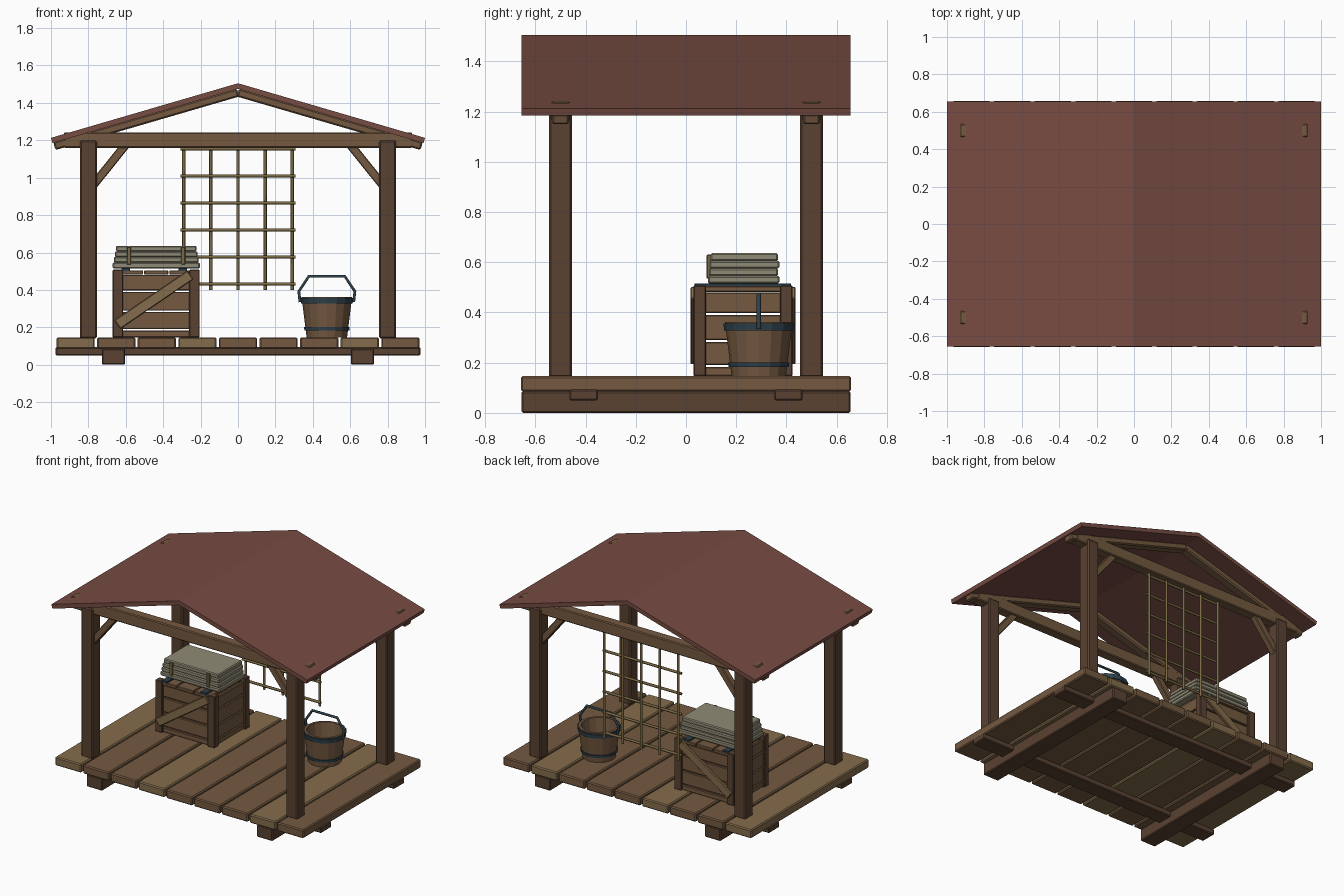
import bpy, bmesh, math
from mathutils import Vector, Matrix

if "Cube" in bpy.data.objects:
    bpy.data.objects.remove(bpy.data.objects["Cube"])


def mat(name, hexa):
    lin = [(int(hexa[i:i + 2], 16) / 255) ** 2.2 for i in (0, 2, 4)]
    m = bpy.data.materials.new(name)
    m.diffuse_color = (*lin, 1)
    m.use_nodes = True
    m.node_tree.nodes["Principled BSDF"].inputs["Base Color"].default_value = m.diffuse_color
    return m


WOOD = mat("wood", "745A43")
DARK = mat("dark_wood", "5A4435")
TAN = mat("tan_wood", "836C4D")
ROOF = mat("roof_red", "764D44")
CLOTH = mat("cloth", "8E8A75")
ROPE = mat("rope", "77694A")
ROD = mat("cane", "7A6A45")
IRON = mat("iron", "32434D")


def finish(bm, name, material):
    bmesh.ops.recalc_face_normals(bm, faces=bm.faces)
    me = bpy.data.meshes.new(name)
    bm.to_mesh(me)
    bm.free()
    me.materials.append(material)
    ob = bpy.data.objects.new(name, me)
    bpy.context.collection.objects.link(ob)
    return ob


def box(name, x, y, z, material, bevel=0.006):
    """Chamfered box from (min, max) ranges."""
    bm = bmesh.new()
    size = Vector((x[1] - x[0], y[1] - y[0], z[1] - z[0]))
    mid = Vector((sum(x) / 2, sum(y) / 2, sum(z) / 2))
    bmesh.ops.create_cube(bm, size=1, matrix=Matrix.Translation(mid) @ Matrix.Diagonal((*size, 1)))
    if bevel:
        bmesh.ops.bevel(bm, geom=bm.edges[:], offset=bevel, segments=1, affect='EDGES')
    return finish(bm, name, material)


def beam(name, a, b, y, depth, thick, material, bevel=0.006):
    """Chamfered bar between two (x, z) points at a given y."""
    dx, dz = b[0] - a[0], b[1] - a[1]
    h = math.hypot(dx, dz) / 2
    ob = box(name, (-h, h), (-depth / 2, depth / 2), (-thick / 2, thick / 2), material, bevel)
    ob.location = ((a[0] + b[0]) / 2, y, (a[1] + b[1]) / 2)
    ob.rotation_euler = (0, -math.atan2(dz, dx), 0)
    return ob


def prism(name, pts, y0, y1, material):
    """Extrude an (x, z) outline along y."""
    bm = bmesh.new()
    f = bm.faces.new([bm.verts.new((px, y0, pz)) for px, pz in pts])
    ext = bmesh.ops.extrude_face_region(bm, geom=[f])
    bmesh.ops.translate(bm, vec=(0, y1 - y0, 0),
                        verts=[v for v in ext["geom"] if isinstance(v, bmesh.types.BMVert)])
    return finish(bm, name, material)


def lathe(name, prof, center, n, material, closed=False):
    """Revolve an (r, z) profile about a vertical axis."""
    bm = bmesh.new()
    rings = [[bm.verts.new((center[0] + r * math.cos(2 * math.pi * i / n),
                            center[1] + r * math.sin(2 * math.pi * i / n), z))
              for i in range(n)] for r, z in prof]
    pairs = list(zip(rings, rings[1:])) + ([(rings[-1], rings[0])] if closed else [])
    for a, b in pairs:
        for i in range(n):
            j = (i + 1) % n
            bm.faces.new((a[i], a[j], b[j], b[i]))
    if not closed:
        bm.faces.new(rings[0])
        bm.faces.new(rings[-1])
    return finish(bm, name, material)


def tube(name, pts, radius, material, res=1):
    cu = bpy.data.curves.new(name, 'CURVE')
    cu.dimensions = '3D'
    cu.bevel_depth = radius
    cu.bevel_resolution = res
    cu.use_fill_caps = True
    sp = cu.splines.new('POLY')
    sp.points.add(len(pts) - 1)
    for p, co in zip(sp.points, pts):
        p.co = (*co, 1)
    cu.materials.append(material)
    ob = bpy.data.objects.new(name, cu)
    bpy.context.collection.objects.link(ob)
    return ob


# Deck: nine planks on joists and runners
for i in range(9):
    cx = (i - 4) * 0.217
    box(f"deck_plank_{i + 1}", (cx - 0.102, cx + 0.102), (-0.658, 0.658), (0.085, 0.146),
        TAN if i in (0, 3, 7) else WOOD, 0.007)
for s in (-1, 1):
    box("deck_joist", (-0.975, 0.975), (s * 0.408 - 0.057, s * 0.408 + 0.057), (0.05, 0.094), DARK)
    box("deck_runner", (s * 0.665 - 0.062, s * 0.665 + 0.062), (-0.655, 0.655), (0, 0.086), DARK)

# Frame: posts, tie beams, rafters and knee braces on both ends
for y in (-0.5, 0.5):
    box("tie_beam", (-0.93, 0.93), (y - 0.035, y + 0.035), (1.16, 1.243), WOOD)
    for s in (-1, 1):
        box("post", (s * 0.8 - 0.045, s * 0.8 + 0.045), (y - 0.046, y + 0.046), (0.14, 1.2), DARK, 0.008)
        beam("rafter", (0, 1.455), (s * 0.982, 1.169), y, 0.068, 0.044, WOOD, 0.008)
        beam("knee_brace", (s * 0.79, 0.94), (s * 0.585, 1.195), y, 0.045, 0.046, WOOD, 0.005)

# Gable roof
prism("roof", [(-1, 1.213), (0, 1.505), (1, 1.213), (0.992, 1.185), (0, 1.475), (-0.992, 1.185)],
      -0.655, 0.655, ROOF)

# Hanging cane lattice under the back beam
for i in range(5):
    x = (i - 2) * 0.145
    tube("lattice_upright", [(x, 0.5, 0.4), (x, 0.5, 1.17)], 0.009, ROD)
for i in range(6):
    z = 0.432 + i * 0.1445
    tube("lattice_bar", [(-0.307, 0.487, z), (0.307, 0.487, z)], 0.009, ROD)

# Crate: corner posts, slatted sides, diagonals, lid
X0, X1, Y0, Y1 = -0.67, -0.205, 0.03, 0.425
for x in (X0, X1 - 0.056):
    for y in (Y0, Y1 - 0.05):
        box("crate_post", (x, x + 0.056), (y, y + 0.05), (0.146, 0.508), DARK, 0.004)
for z in ((0.147, 0.182), (0.19, 0.282), (0.29, 0.39), (0.398, 0.48)):
    for y in (Y0 + 0.014, Y1 - 0.034):
        box("crate_slat", (X0 + 0.03, X1 - 0.03), (y, y + 0.02), z, WOOD, 0.004)
    for x in (X0 + 0.014, X1 - 0.034):
        box("crate_side_slat", (x, x + 0.02), (Y0 + 0.03, Y1 - 0.03), z, WOOD, 0.004)
for y in (Y0 - 0.002, Y1 + 0.002):
    beam("crate_diagonal", (-0.645, 0.215), (-0.255, 0.48), y, 0.02, 0.056, TAN, 0.004)
for i in range(3):
    cx = -0.4375 + (i - 1) * 0.135
    box("crate_lid_board", (cx - 0.065, cx + 0.065), (Y0 + 0.004, Y1 - 0.004), (0.482, 0.505), WOOD, 0.004)
for x in (-0.6, -0.295):
    box("crate_lid_strap", (x - 0.022, x + 0.022), (0.033, 0.418), (0.5, 0.516), IRON, 0.002)

# Folded cloth stack with ties
for i in range(4):
    h = 0.233 - i * 0.006
    z = 0.515 + i * 0.03
    box(f"cloth_layer_{i + 1}", (-0.437 - h, -0.437 + h), (0.088 + i * 0.003, 0.372 - (i % 2) * 0.005),
        (z, z + 0.031), CLOTH, 0.006)
for x in (-0.583, -0.293):
    box("cloth_tie", (x - 0.011, x + 0.011), (0.082, 0.1), (0.535, 0.63), ROPE, 0.003)

# Bucket: tapered wooden tub with iron hoops and bail handle
BC = (0.475, 0.29)
lathe("bucket", [(0.108, 0.146), (0.135, 0.362), (0.118, 0.362), (0.095, 0.17)], BC, 16, WOOD)


def hoop(z0, z1):
    r0, r1 = (0.108 + (z - 0.146) * 0.125 for z in (z0, z1))
    lathe("bucket_hoop", [(r0 - 0.004, z0), (r0 + 0.007, z0), (r1 + 0.007, z1), (r1 - 0.004, z1)],
          BC, 16, IRON, True)


hoop(0.183, 0.201)
hoop(0.328, 0.357)
half = [(0.143, 0.335), (0.15, 0.392), (0.097, 0.472)]
path = [(-x, z) for x, z in half] + [(x, z) for x, z in reversed(half)]
tube("bucket_handle", [(BC[0] + x, BC[1], z) for x, z in path], 0.009, IRON)
